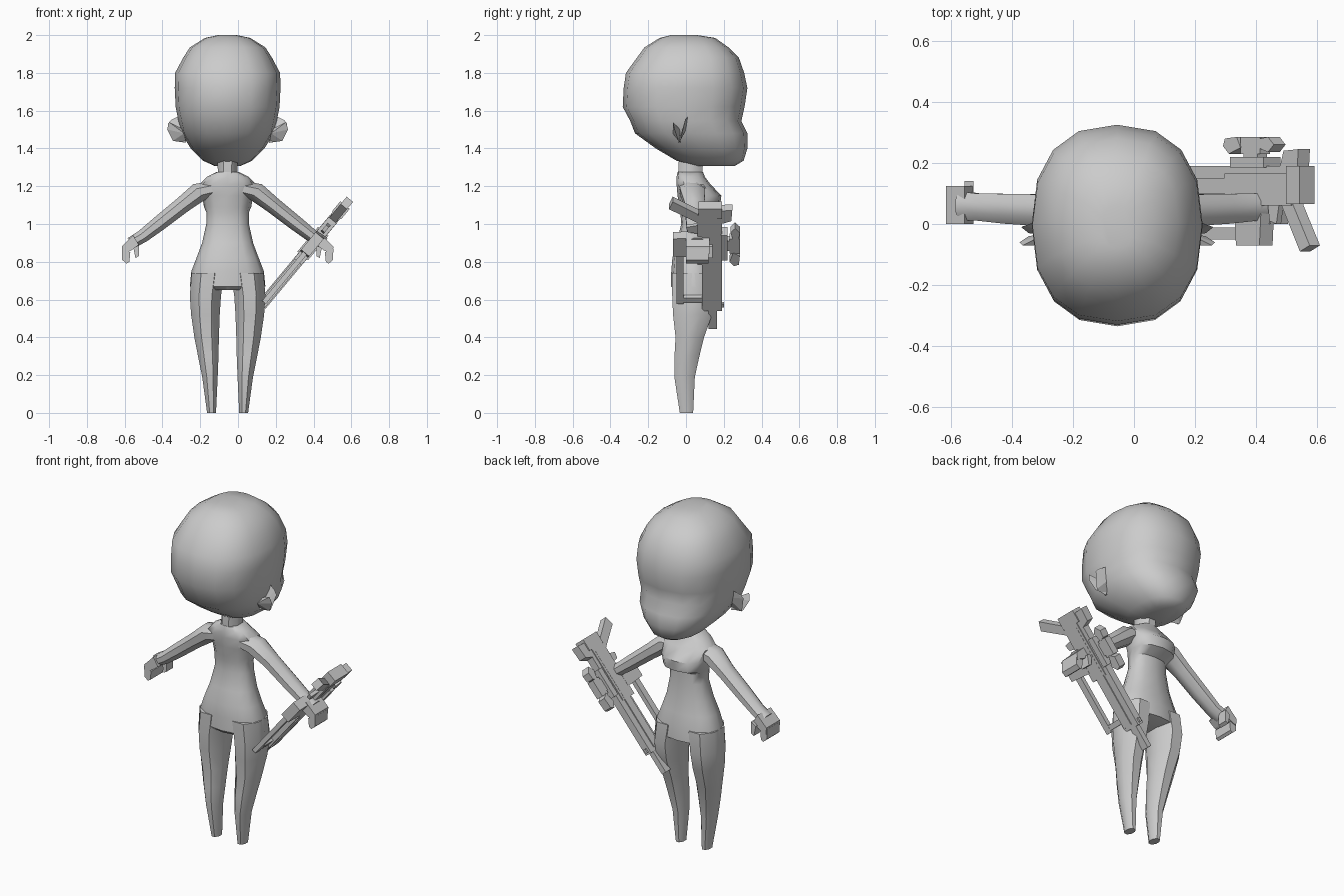
import bpy, bmesh
from math import pi, cos, sin, copysign
from mathutils import Vector, Matrix

cube = bpy.data.objects.get("Cube")
if cube:
    bpy.data.objects.remove(cube)

CX = -0.055  # the figure's own centre line

mat = bpy.data.materials.new("clay grey")
mat.use_nodes = True
GREY = (0.6, 0.6, 0.6, 1)
mat.diffuse_color = GREY
mat.node_tree.nodes["Principled BSDF"].inputs["Base Color"].default_value = GREY


def finish(name, bm, angle=None, mirror=False, matrix=None):
    bmesh.ops.recalc_face_normals(bm, faces=bm.faces)
    mesh = bpy.data.meshes.new(name)
    bm.to_mesh(mesh)
    bm.free()
    mesh.materials.append(mat)
    ob = bpy.data.objects.new(name, mesh)
    bpy.context.collection.objects.link(ob)
    ob.matrix_world = matrix or Matrix.Translation((CX, 0, 0))
    if mirror:
        ob.modifiers.new("Mirror", "MIRROR").use_mirror_merge = False
    if angle:
        bpy.ops.object.select_all(action="DESELECT")
        ob.select_set(True)
        bpy.context.view_layer.objects.active = ob
        bpy.ops.object.shade_smooth_by_angle(angle=angle)
    return ob


def loft(name, rings, n=8, power=2.0, turn=0.0, angle=0.7, mirror=False):
    """Skin rings given as (centre, half-axis a, half-axis b)."""
    bm = bmesh.new()
    loops = []
    for c, a, b in rings:
        loop = []
        for i in range(n):
            t = 2 * pi * (i + turn) / n
            u, v = (copysign(abs(f) ** (2 / power), f) / cos(pi * turn / n) for f in (cos(t), sin(t)))
            loop.append(bm.verts.new(Vector(c) + Vector(a) * u + Vector(b) * v))
        loops.append(loop)
    for lo, hi in zip(loops, loops[1:]):
        for i in range(n):
            j = (i + 1) % n
            bm.faces.new((lo[i], lo[j], hi[j], hi[i]))
    bm.faces.new(loops[0])
    bm.faces.new(loops[-1])
    return finish(name, bm, angle, mirror)


def level(x, half, y0, y1, z):
    return (x, (y0 + y1) / 2, z), (half, 0, 0), (0, (y1 - y0) / 2, 0)


def hull(name, points):
    bm = bmesh.new()
    for p in points:
        bm.verts.new(p)
    bmesh.ops.convex_hull(bm, input=bm.verts)
    return finish(name, bm, mirror=True)


# Head: half width, back y, face y, height
head = [(.07, .04, .26, 1.308), (.13, -.05, .305, 1.335), (.195, -.16, .325, 1.4),
        (.245, -.27, .325, 1.48), (.26, -.295, .293, 1.545), (.275, -.335, .31, 1.62),
        (.28, -.33, .325, 1.72), (.278, -.318, .308, 1.8), (.235, -.26, .28, 1.88),
        (.2, -.22, .225, 1.935), (.12, -.14, .155, 1.985), (.05, -.08, .06, 2.0)]
loft("head", [level(0, *r) for r in head], 16, 2.4, angle=0.9)

# Ears: two prongs forming a notch
hull("ear_back", [(.22, -.03, 1.43), (.29, -.04, 1.44), (.32, -.06, 1.5),
                  (.31, -.07, 1.54), (.23, -.07, 1.48), (.23, -.03, 1.5)])
hull("ear_front", [(.22, -.04, 1.43), (.29, -.03, 1.44), (.315, -.01, 1.53),
                   (.26, .01, 1.57), (.22, .01, 1.52), (.3, -.005, 1.55)])

# Neck and torso
loft("neck", [level(0, .062, -.045, .09, 1.22), level(0, .055, -.045, .09, 1.28),
              level(0, .058, -.04, .1, 1.37)], 8, turn=.5)
torso = [(.1, -.06, .1, .65), (.2, -.08, .16, .67), (.192, -.078, .155, .75),
         (.165, -.072, .14, .82), (.135, -.05, .125, .9), (.113, -.025, .115, 1.0),
         (.112, -.03, .115, 1.06), (.125, -.035, .18, 1.09), (.135, -.045, .187, 1.15),
         (.15, -.05, .13, 1.21), (.11, -.05, .1, 1.25), (.06, -.045, .09, 1.275)]
loft("torso", [level(0, *r) for r in torso], 12, 2.4)

# Legs: inner x, outer x, back y, front y, height
leg = [(.06, .11, -.035, .04, 0), (.05, .137, -.065, .05, .19), (.045, .16, -.065, .075, .3),
       (.042, .18, -.06, .1, .4), (.037, .198, -.075, .145, .52), (.03, .205, -.08, .165, .62),
       (.012, .196, -.08, .158, .74)]
loft("leg", [level((a + b) / 2, (b - a) / 2, y0, y1, z) for a, b, y0, y1, z in leg],
     8, turn=.5, mirror=True)

# Arms: x, y, z, half thickness, half depth, running down and outward
arm = [(.06, .03, 1.19, .05, .07), (.15, .035, 1.17, .055, .07), (.24, .045, 1.1, .047, .055),
       (.36, .05, 1.005, .043, .052), (.45, .055, .935, .037, .047), (.51, .06, .9, .034, .05)]
loft("arm", [((x, y, z), (.62 * t, 0, .78 * t), (0, d, 0)) for x, y, z, t, d in arm],
     8, turn=.5, mirror=True)

# Hands: palm, curled fingers and thumb
hull("palm", [(x, y, z) for x, z in ((.47, .89), (.5, .94), (.56, .88), (.555, .84), (.51, .86))
              for y in (.0, .125)])
hull("fingers", [(x, y, z) for x, z in ((.515, .85), (.56, .87), (.558, .81), (.535, .79), (.52, .8))
                 for y in (.0, .12)])
hull("thumb", [(x, y, z) for x, z in ((.47, .9), (.5, .88), (.488, .82), (.47, .83))
               for y in (.08, .14)])

# Rifle space: local x runs barrel to stock, y stays y, z is across the flat sides
along = Vector((.64, 0, .768))
across = along.cross(Vector((0, 1, 0)))
rifle = Matrix((along, (0, 1, 0), across)).transposed().to_4x4()
rifle.translation = (.125, 0, .57)


def plate(name, outline, half):
    """Extrude an outline of (along, y) points to both sides."""
    bm = bmesh.new()
    sides = [[bm.verts.new((u, y, s * half)) for u, y in outline] for s in (-1, 1)]
    for side in sides:
        bm.faces.new(side)
    n = len(outline)
    for i in range(n):
        j = (i + 1) % n
        bm.faces.new((sides[0][i], sides[0][j], sides[1][j], sides[1][i]))
    return finish(name, bm, matrix=rifle)


def block(name, u0, u1, y0, y1, half):
    return plate(name, [(u0, y0), (u1, y0), (u1, y1), (u0, y1)], half)


block("rifle_body", -.02, .62, .085, .19, .022)
block("rifle_side_panel", .0, .6, .1, .15, .028)
block("rifle_receiver", .3, .64, .06, .165, .027)
block("stock_cap", .62, .69, .065, .19, .032)
block("barrel", -.15, .02, .12, .165, .016)
block("front_sight", -.01, .015, .185, .2, .008)
block("lower_rail", .02, .37, -.05, -.012, .013)
block("rail_strut", .03, .06, -.03, .1, .012)
plate("magazine", [(.35, .07), (.36, -.07), (.48, -.07), (.49, .07)], .028)
plate("grip", [(.58, .07), (.64, .07), (.73, -.07), (.68, -.09)], .022)
plate("trigger_guard", [(.5, .07), (.51, .01), (.545, .0), (.56, .07)], .01)

# Scope and rear sight
block("scope_mount", .34, .51, .185, .22, .036)
block("scope_post", .39, .46, .215, .235, .02)
block("scope_tube", .375, .475, .23, .285, .022)
plate("scope_front_lens", [(.29, .255), (.32, .23), (.38, .25), (.36, .285), (.3, .28)], .025)
plate("scope_rear_lens", [(.47, .25), (.52, .235), (.55, .26), (.52, .285), (.48, .28)], .025)
plate("rear_sight", [(.58, .185), (.67, .185), (.675, .245), (.6, .24)], .025)
